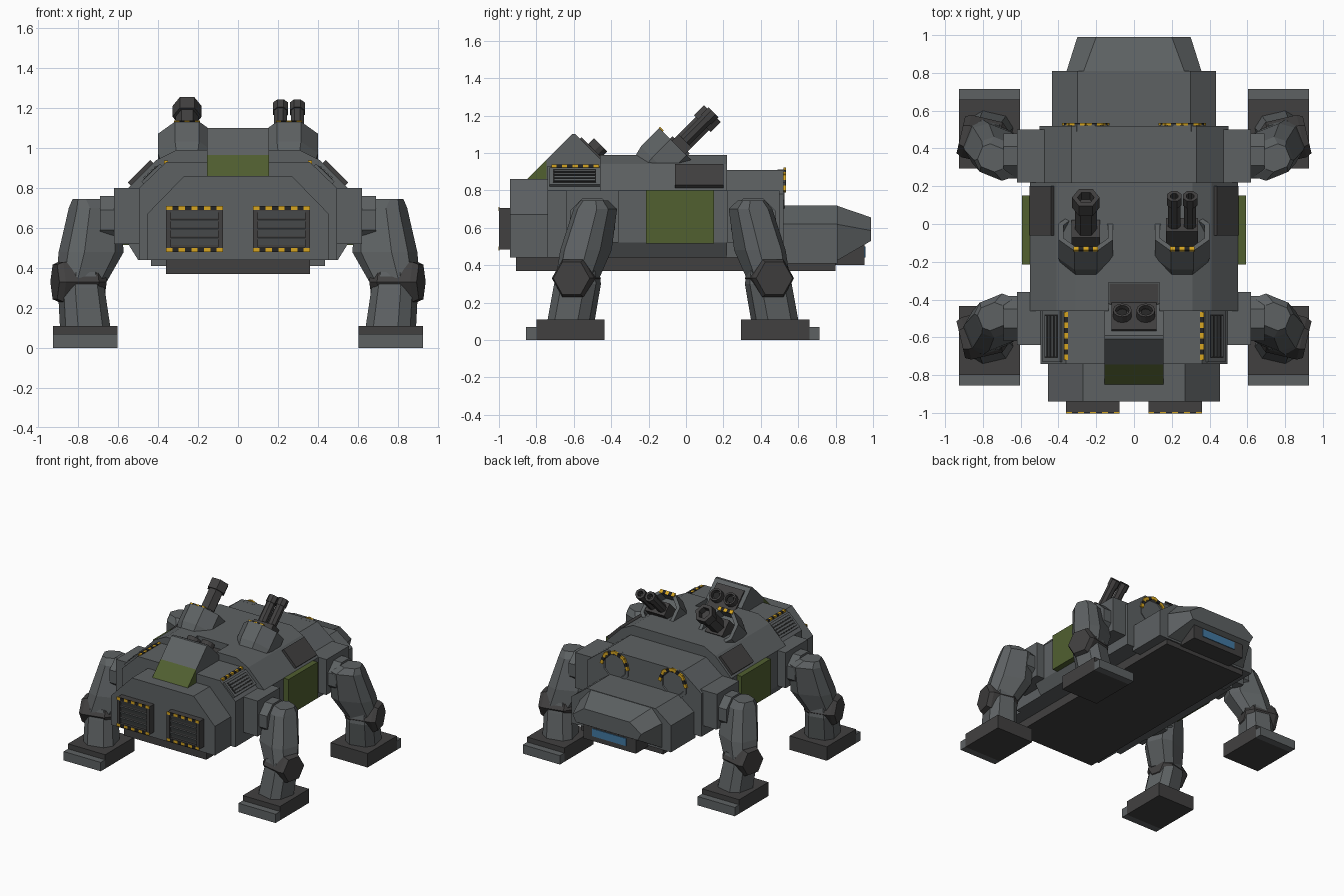
import bpy, bmesh
from math import sin, cos, pi, radians
from mathutils import Vector, Matrix

if "Cube" in bpy.data.objects:
    bpy.data.objects.remove(bpy.data.objects["Cube"])


def material(name, rgb):
    m = bpy.data.materials.new(name)
    m.use_nodes = True
    m.diffuse_color = (*rgb, 1)
    m.node_tree.nodes["Principled BSDF"].inputs["Base Color"].default_value = (*rgb, 1)
    return m


GREY = material("hull grey", (0.11, 0.12, 0.124))
DARK = material("dark grey", (0.053, 0.051, 0.051))
BLACK = material("black", (0.018, 0.018, 0.018))
GREEN = material("olive green", (0.082, 0.115, 0.03))
YELLOW = material("hazard yellow", (0.68, 0.38, 0.015))
BLUE = material("visor blue", (0.055, 0.19, 0.36))
I = Matrix.Identity(4)


def finish(name, bm, *mats):
    bmesh.ops.recalc_face_normals(bm, faces=bm.faces)
    me = bpy.data.meshes.new(name)
    bm.to_mesh(me)
    bm.free()
    for m in mats:
        me.materials.append(m)
    ob = bpy.data.objects.new(name, me)
    bpy.context.collection.objects.link(ob)
    return ob


def loft(name, rings, mat, M=I):
    """Skin a list of equal-length rings and cap both ends."""
    bm = bmesh.new()
    vs = [[bm.verts.new(M @ Vector(p)) for p in r] for r in rings]
    n = len(rings[0])
    for a, b in zip(vs, vs[1:]):
        for i in range(n):
            j = (i + 1) % n
            bm.faces.new((a[i], a[j], b[j], b[i]))
    bm.faces.new(vs[0])
    bm.faces.new(vs[-1])
    return finish(name, bm, mat)


def box(name, c, size, mat, M=I):
    bm = bmesh.new()
    bmesh.ops.create_cube(bm, size=1, matrix=M @ Matrix.Translation(c) @ Matrix.Diagonal((*size, 1)))
    return finish(name, bm, mat)


def hazard(name, a, b, n, size, M=I):
    """Row of alternating yellow and black blocks from a to b."""
    bm = bmesh.new()
    a, b = Vector(a), Vector(b)
    for i in range(n):
        old = set(bm.faces)
        T = Matrix.Translation(a.lerp(b, (i + 0.5) / n))
        bmesh.ops.create_cube(bm, size=1, matrix=M @ T @ Matrix.Diagonal((*size, 1)))
        for f in set(bm.faces) - old:
            f.material_index = i % 2
    return finish(name, bm, YELLOW, BLACK)


def ngon(n, r, z, phase=0.0, x=0):
    return [(x + r * cos(phase + 2 * pi * i / n), r * sin(phase + 2 * pi * i / n), z) for i in range(n)]


def section(half, y):
    return [(x, y, z) for x, z in half] + [(-x, y, z) for x, z in reversed(half)]


def hull(name, half, y0, y1, half2=None, mat=GREY):
    return loft(name, [section(half, y0), section(half2 or half, y1)], mat)


def prism(name, prof, w, mat):
    return loft(name, [[(s * w, y, z) for y, z in prof] for s in (-1, 1)], mat)


# Hull sections, front to rear
hull("front_hull", [(0.455, 0.44), (0.455, 0.67), (0.27, 0.86)], -0.94, -0.7)
hull("front_mid_hull", [(0.495, 0.44), (0.495, 0.8), (0.36, 0.93)], -0.74, -0.4)
mid = hull("mid_hull", [(0.5, 0.44), (0.55, 0.52), (0.55, 0.8), (0.41, 0.94), (0.31, 0.99)], -0.46, 0.22)
hull("rear_hull", [(0.5, 0.44), (0.5, 0.78), (0.33, 0.91)], 0.2, 0.52)
hull("head", [(0.435, 0.41), (0.435, 0.62), (0.3, 0.72)], 0.5, 0.81)
hull("nose", [(0.36, 0.42), (0.36, 0.62), (0.27, 0.72)], 0.8, 0.99,
     [(0.27, 0.53), (0.3, 0.585), (0.2, 0.655)])
box("belly_plate", (0, -0.055, 0.405), (0.72, 1.71, 0.07), DARK)

# Visor housing under the nose
box("visor_housing", (0, 0.87, 0.465), (0.46, 0.17, 0.13), DARK)
box("visor_window", (0, 0.957, 0.47), (0.3, 0.008, 0.06), BLUE)

# Sensor hatch set in a recess on the roof
cutter = box("recess_cutter", (0, -0.45, 1.0), (0.27, 0.28, 0.14), DARK)
cutter.hide_render = True
cutter.hide_set(True)
mod = mid.modifiers.new("recess", "BOOLEAN")
mod.object = cutter
mod.solver = "EXACT"
box("recess_floor", (0, -0.45, 0.933), (0.26, 0.27, 0.008), DARK)
prism("hatch_nose", [(-0.85, 0.86), (-0.745, 0.965), (-0.745, 0.86)], 0.155, GREEN)
prism("hatch", [(-0.745, 0.86), (-0.745, 0.965), (-0.61, 1.1), (-0.59, 1.1),
                (-0.42, 0.93), (-0.42, 0.86)], 0.155, GREY)
TILT = Matrix.Rotation(radians(-45), 4, "X")
LENS = Matrix.Translation((0, -0.495, 1.005)) @ TILT
box("sensor_plate", (0, 0, 0.005), (0.24, 0.2, 0.012), DARK, LENS)
for s in (-1, 1):
    rings = [ngon(12, r, z, x=s * 0.062) for r, z in
             ((0.05, 0), (0.05, 0.055), (0.036, 0.055), (0.036, 0.025))]
    loft("sensor_barrel", rings, DARK, LENS)
    loft("sensor_lens", [ngon(12, 0.026, z, x=s * 0.062) for z in (0.02, 0.04)], BLACK, LENS)

# Gun turrets: open octagonal cup with tilted barrels
for s in (-1, 1):
    M = Matrix.Translation((s * 0.255, -0.04, 1.03)) @ TILT
    loft("turret_cup", [ngon(8, r, z, pi / 8) for r, z in
                        ((0.13, -0.24), (0.157, -0.14), (0.157, 0), (0.128, 0), (0.128, -0.09))], GREY, M)
    hazard("turret_stripe", (-0.065, -0.133, 0.003), (0.065, -0.133, 0.003), 5, (0.026, 0.028, 0.009), M)
    if s > 0:
        for dx in (-0.042, 0.042):
            loft("twin_barrel", [ngon(8, r, z, pi / 8, dx) for r, z in
                                 ((0.035, -0.1), (0.035, 0.21), (0.041, 0.21), (0.041, 0.265),
                                  (0.022, 0.265), (0.022, 0.22))], DARK, M)
        box("twin_mount", (0, 0, -0.01), (0.17, 0.1, 0.12), DARK, M)
    else:
        loft("heavy_barrel", [ngon(6, r, z) for r, z in
                              ((0.058, -0.1), (0.058, 0.18), (0.073, 0.18), (0.073, 0.255),
                               (0.045, 0.255), (0.045, 0.2))], DARK, M)
        box("heavy_mount", (0, 0, -0.03), (0.15, 0.13, 0.1), DARK, M)

for s in (-1, 1):
    # Front intakes with louvres and hazard edges
    x = s * 0.218
    box("intake_box", (x, -0.955, 0.595), (0.285, 0.05, 0.22), DARK)
    for dx in (-0.13, 0.13):
        box("intake_side", (x + dx, -0.985, 0.595), (0.025, 0.03, 0.22), DARK)
    for dz in (-0.1, 0.1):
        box("intake_edge", (x, -0.985, 0.595 + dz), (0.285, 0.03, 0.02), DARK)
    for i in range(4):
        T = Matrix.Translation((x, -0.983, 0.532 + i * 0.045)) @ Matrix.Rotation(radians(25), 4, "X")
        box("intake_slat", (0, 0, 0), (0.235, 0.008, 0.042), GREY, T)
    for z, w in ((0.7, 0.285), (0.49, 0.285)):
        hazard("intake_stripe", (x - w / 2, -0.999, z), (x + w / 2, -0.999, z), 9, (w / 9, 0.006, 0.022))

    # Louvred vent on the front chamfer
    V = Matrix.Translation((s * 0.427, -0.595, 0.866)) @ Matrix.Rotation(s * radians(44), 4, "Y")
    box("vent_frame", (0, 0, 0.005), (0.13, 0.27, 0.02), GREY, V)
    box("vent_inset", (0, 0, 0.013), (0.1, 0.23, 0.008), BLACK, V)
    for i in range(4):
        box("vent_slat", (-0.036 + i * 0.024, 0, 0.018), (0.013, 0.22, 0.01), GREY, V)
    hazard("vent_stripe", (s * 0.36, -0.72, 0.929), (s * 0.36, -0.465, 0.929), 9, (0.02, 0.0284, 0.016))

    # Side armour and chamfer panel
    box("side_armour", (s * 0.565, -0.032, 0.658), (0.055, 0.365, 0.285), GREEN)
    P = Matrix.Translation((s * 0.482, 0.07, 0.87)) @ Matrix.Rotation(s * radians(45), 4, "Y")
    box("side_panel", (0, 0, 0.005), (0.16, 0.26, 0.03), DARK, P)

    # Rear ports with striped arches
    R = Matrix.Translation((s * 0.255, 0.52, 0.795)) @ Matrix.Rotation(radians(-90), 4, "X")
    loft("rear_port", [ngon(8, r, z, pi / 8) for r, z in
                       ((0.125, -0.03), (0.125, 0.006), (0.1, 0.006), (0.09, -0.004))], GREY, R)
    for k in range(4):
        a0, a1 = (Vector((0.115 * cos(a), -0.115 * sin(a), 0)) for a in (k * pi / 4, (k + 1) * pi / 4))
        ang = (a1 - a0).to_2d().angle_signed(Vector((1, 0)))
        K = R @ Matrix.Translation((a0 + a1) / 2) @ Matrix.Rotation(ang, 4, "Z")
        hazard("port_stripe", (-0.045, 0, 0.008), (0.045, 0, 0.008), 3, (0.03, 0.024, 0.014), K)


def chamfered(cx, cy, z, hx, hy, yaw):
    """Eight-sided leg section."""
    k = 0.55
    pts = [(1, k), (k, 1), (-k, 1), (-1, k), (-1, -k), (-k, -1), (k, -1), (1, -k)]
    c, s = cos(yaw), sin(yaw)
    return [(cx + px * hx * c - py * hy * s, cy + px * hx * s + py * hy * c, z) for px, py in pts]


# Four legs, mirrored left to right and front to rear
YAW = radians(-22)
for sx in (-1, 1):
    for sy in (-1, 1):
        end = "front" if sy > 0 else "rear"
        M = Matrix.Translation((0, -0.07, 0)) @ Matrix.Diagonal((sx, sy, 1, 1)) @ Matrix.Translation((0, 0.07, 0))
        box(end + "_shoulder", (0.54, -0.5, 0.66), (0.16, 0.28, 0.28), GREY, M)
        H = M @ Matrix.Translation((0, -0.5, 0.64)) @ Matrix.Rotation(pi / 2, 4, "Y")
        loft(end + "_hip", [ngon(8, 0.13, z, pi / 8) for z in (0.58, 0.69)], GREY, H)
        loft(end + "_upper_leg", [chamfered(*p, YAW) for p in
                                  ((0.75, -0.49, 0.745, 0.07, 0.065), (0.72, -0.485, 0.7, 0.115, 0.1),
                                   (0.735, -0.535, 0.48, 0.15, 0.115), (0.785, -0.58, 0.33, 0.115, 0.1))], GREY, M)
        K = M @ Matrix.Translation((0.8, -0.585, 0.33)) @ Matrix.Rotation(YAW * 0.6, 4, "Z") @ Matrix.Rotation(pi / 2, 4, "Y")
        loft(end + "_knee", [ngon(6, r, z, pi / 2) for r, z in
                             ((0.07, -0.13), (0.115, -0.08), (0.115, 0.09), (0.1, 0.12))], DARK, K)
        loft(end + "_lower_leg", [chamfered(*p, YAW * 0.6) for p in
                                  ((0.785, -0.575, 0.38, 0.09, 0.1), (0.785, -0.58, 0.3, 0.105, 0.115),
                                   (0.765, -0.615, 0.1, 0.115, 0.115))], GREY, M)
        box(end + "_foot", (0.765, -0.6175, 0.055), (0.325, 0.365, 0.11), DARK, M)
        box(end + "_toe", (0.765, -0.8275, 0.035), (0.325, 0.055, 0.07), GREY, M)
